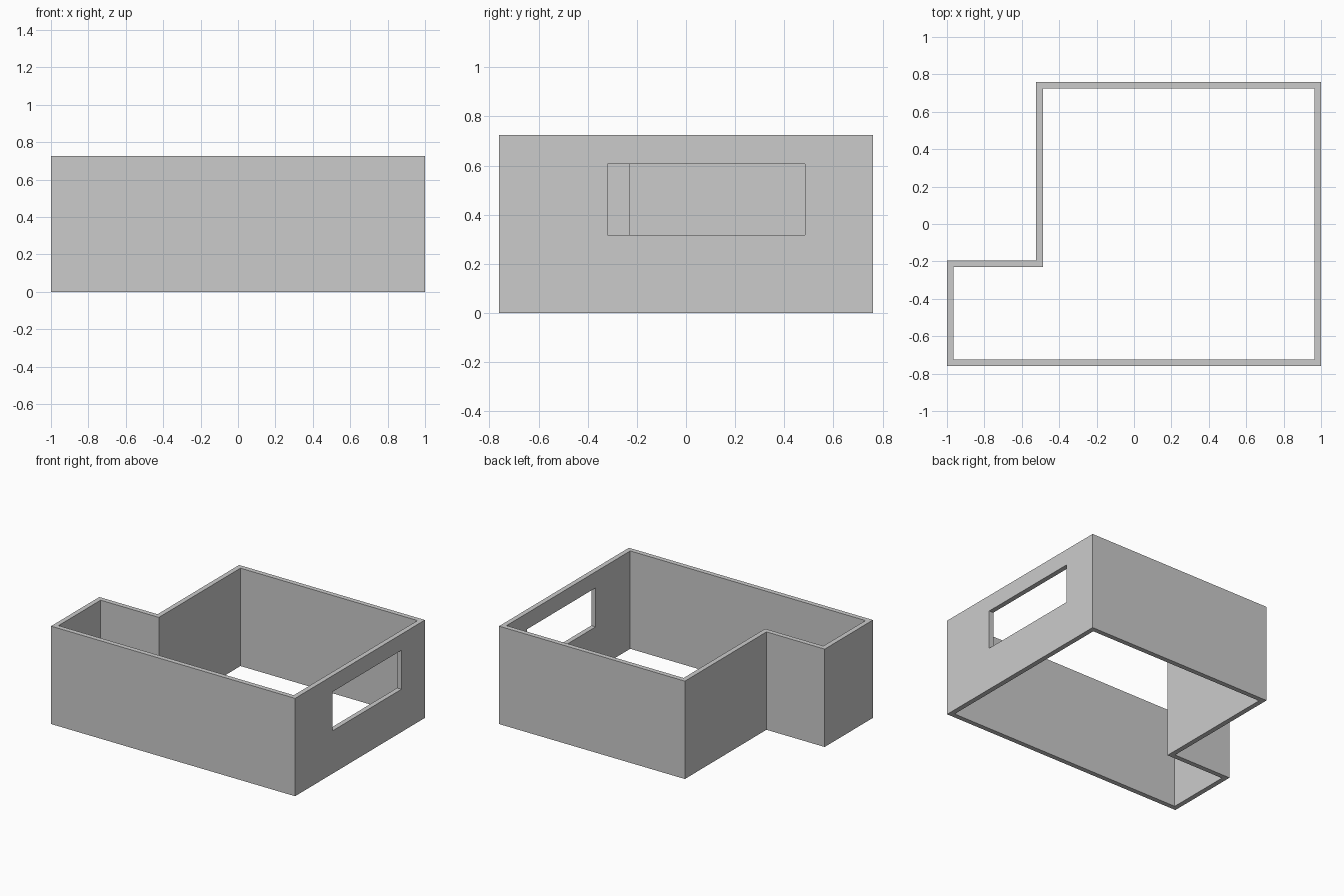
import bpy, bmesh

if "Cube" in bpy.data.objects:
    bpy.data.objects.remove(bpy.data.objects["Cube"])

HEIGHT, WALL = 0.725, 0.036

# L-shaped floor plan, counter-clockwise
plan = [(-1, -0.76), (1, -0.76), (1, 0.76), (-0.523, 0.76),
        (-0.523, -0.195), (-1, -0.195)]


def offset_corner(i):
    """Plan corner moved inwards by the wall thickness (right-angled plan)."""
    px, py = plan[i - 1]
    x, y = plan[i]
    nx, ny = plan[(i + 1) % len(plan)]
    sign = lambda v: (v > 0) - (v < 0)
    dx = -sign(y - py) - sign(ny - y)
    dy = sign(x - px) + sign(nx - x)
    return x + dx * WALL, y + dy * WALL


# Walls: ring between the outer and inner outlines, extruded upwards
bm = bmesh.new()
outer = [bm.verts.new((x, y, 0)) for x, y in plan]
inner = [bm.verts.new((*offset_corner(i), 0)) for i in range(len(plan))]
for i in range(len(plan)):
    j = (i + 1) % len(plan)
    bm.faces.new((outer[i], outer[j], inner[j], inner[i]))
ring = bmesh.ops.extrude_face_region(bm, geom=bm.faces[:])
bmesh.ops.translate(bm, vec=(0, 0, HEIGHT),
                    verts=[g for g in ring["geom"] if isinstance(g, bmesh.types.BMVert)])
bmesh.ops.recalc_face_normals(bm, faces=bm.faces[:])
mesh = bpy.data.meshes.new("walls")
bm.to_mesh(mesh)
bm.free()
walls = bpy.data.objects.new("walls", mesh)
bpy.context.collection.objects.link(walls)

# Window opening through the right wall
y0, y1, z0, z1 = -0.32, 0.485, 0.317, 0.606
bpy.ops.mesh.primitive_cube_add(size=1, location=(1, (y0 + y1) / 2, (z0 + z1) / 2))
cutter = bpy.context.object
cutter.name = "window_cutter"
cutter.scale = (0.3, y1 - y0, z1 - z0)
cutter.hide_render = True
cutter.display_type = 'WIRE'

cut = walls.modifiers.new("window", 'BOOLEAN')
cut.operation = 'DIFFERENCE'
cut.solver = 'EXACT'
cut.object = cutter

# Apply the cut and discard the cutter
bpy.context.view_layer.objects.active = walls
bpy.ops.object.modifier_apply(modifier=cut.name)
bpy.data.objects.remove(cutter)
